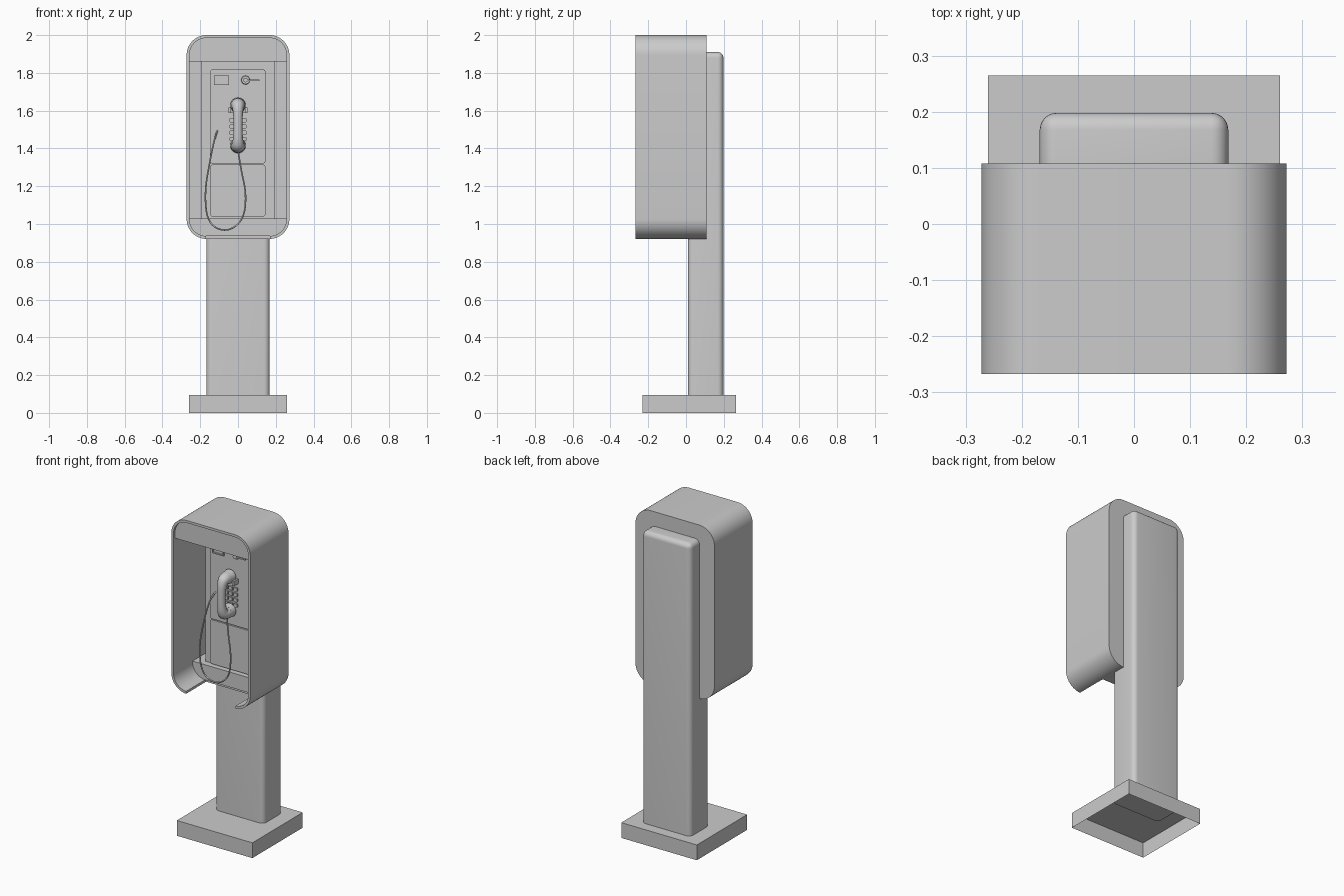
import bpy, bmesh, math
from mathutils import Matrix, Vector

if "Cube" in bpy.data.objects:
    bpy.data.objects.remove(bpy.data.objects["Cube"])


def finish(name, bm, smooth=True):
    bmesh.ops.recalc_face_normals(bm, faces=bm.faces)
    me = bpy.data.meshes.new(name)
    bm.to_mesh(me)
    bm.free()
    ob = bpy.data.objects.new(name, me)
    bpy.context.collection.objects.link(ob)
    activate(ob)
    if smooth:
        bpy.ops.object.shade_smooth_by_angle(angle=math.radians(32))
    return ob


def activate(ob):
    bpy.ops.object.select_all(action='DESELECT')
    ob.select_set(True)
    bpy.context.view_layer.objects.active = ob


def box_bm(x0, x1, y0, y1, z0, z1):
    bm = bmesh.new()
    bmesh.ops.create_cube(bm, size=1)
    for v in bm.verts:
        v.co = Vector(((x0 + x1) / 2 + v.co.x * (x1 - x0),
                       (y0 + y1) / 2 + v.co.y * (y1 - y0),
                       (z0 + z1) / 2 + v.co.z * (z1 - z0)))
    return bm


def box(name, *dims):
    return finish(name, box_bm(*dims), False)


def rounded(x0, x1, z0, z1, r, n=12):
    pts = []
    for i, (cx, cz) in enumerate([(x1 - r, z1 - r), (x0 + r, z1 - r),
                                  (x0 + r, z0 + r), (x1 - r, z0 + r)]):
        for k in range(n + 1):
            a = math.pi / 2 * (i + k / n)
            pts.append((cx + r * math.cos(a), cz + r * math.sin(a)))
    return pts


def ring(bm, pts, y):
    return [bm.verts.new((x, y, z)) for x, z in pts]


def bridge(bm, a, b):
    for i in range(len(a)):
        j = (i + 1) % len(a)
        bm.faces.new((a[i], a[j], b[j], b[i]))


def prism(name, pts, y0, y1):
    bm = bmesh.new()
    a, b = ring(bm, pts, y0), ring(bm, pts, y1)
    bridge(bm, a, b)
    bm.faces.new(a)
    bm.faces.new(b)
    return finish(name, bm)


def cylinder(name, r, x, z, y0, y1, r2=None):
    bm = bmesh.new()
    bmesh.ops.create_cone(bm, cap_ends=True, segments=28, radius1=r,
                          radius2=r2 or r, depth=abs(y1 - y0),
                          matrix=Matrix.Translation((x, (y0 + y1) / 2, z))
                          @ Matrix.Rotation(math.pi / 2, 4, 'X'))
    return finish(name, bm)


def tube(name, pts, radius, radii=None, res=4, bevel=4):
    cu = bpy.data.curves.new(name, 'CURVE')
    cu.dimensions = '3D'
    cu.bevel_depth = radius
    cu.bevel_resolution = bevel
    cu.use_fill_caps = True
    sp = cu.splines.new('NURBS')
    sp.points.add(len(pts) - 1)
    for i, p in enumerate(pts):
        sp.points[i].co = (*p, 1)
        sp.points[i].radius = radii[i] if radii else 1
    sp.order_u = 3
    sp.use_endpoint_u = True
    sp.resolution_u = res
    ob = bpy.data.objects.new(name, cu)
    bpy.context.collection.objects.link(ob)
    activate(ob)
    bpy.ops.object.convert(target='MESH')
    bpy.ops.object.shade_smooth_by_angle(angle=math.radians(50))
    return ob


# Base plinth, open underneath
bm = box_bm(-0.26, 0.26, -0.23, 0.265, 0, 0.095)
bmesh.ops.delete(bm, geom=[f for f in bm.faces if f.normal.z < -0.5], context='FACES_ONLY')
finish("base", bm, False)

# Post, rounded on every edge but the bottom
bm = box_bm(-0.168, 0.168, 0.01, 0.198, 0.09, 1.91)
edges = [e for e in bm.edges if max(v.co.z for v in e.verts) > 1]
bmesh.ops.bevel(bm, geom=edges, offset=0.03, segments=6, profile=0.5, affect='EDGES')
finish("post", bm)

# Hood: hollow rounded shell with a closed back
inner = rounded(-0.257, 0.257, 0.936, 1.985, 0.09)
bm = bmesh.new()
outer = rounded(-0.272, 0.272, 0.921, 2.0, 0.105)
of, ob_ = ring(bm, outer, -0.267), ring(bm, outer, 0.108)
inf, inb = ring(bm, inner, -0.267), ring(bm, inner, 0.095)
bridge(bm, of, ob_)
bridge(bm, of, inf)
bridge(bm, inf, inb)
bm.faces.new(ob_)
bm.faces.new(inb)
hood = finish("hood", bm)

# Opening in the hood floor
cutter = box("floor_cutter", -0.17, 0.17, -0.4, -0.07, 0.85, 1.0)
cutter.hide_render = True
mod = hood.modifiers.new("floor_opening", 'BOOLEAN')
mod.operation = 'DIFFERENCE'
mod.solver = 'EXACT'
mod.object = cutter
activate(hood)
bpy.ops.object.modifier_apply(modifier=mod.name)
bpy.data.objects.remove(cutter)

# Header and lower ledge follow the hood's inner outline
top = [p for p in inner if p[1] > 1.86]
prism("header", top + [(-0.257, 1.86), (0.257, 1.86)], -0.252, 0.095)
low = [p for p in inner if p[1] < 1.03]
prism("ledge", low + [(0.257, 1.03), (-0.257, 1.03)], -0.08, 0.095)

# Phone housing and its two front plates
box("housing", -0.195, 0.195, -0.04, 0.095, 1.03, 1.86)
prism("upper_plate", rounded(-0.147, 0.145, 1.32, 1.818, 0.012, 4), -0.065, -0.04)
prism("lower_plate", rounded(-0.147, 0.145, 1.04, 1.314, 0.012, 4), -0.065, -0.04)

# Display: frame bars around a screen
box("screen", -0.122, -0.053, -0.068, -0.06, 1.738, 1.782)
for i, z in enumerate((1.735, 1.779)):
    box(f"screen_frame_bar_{i}", -0.127, -0.048, -0.075, -0.06, z, z + 0.007)
for i, x in enumerate((-0.127, -0.055)):
    box(f"screen_frame_side_{i}", x, x + 0.007, -0.075, -0.06, 1.735, 1.786)

# Coin knob and lever
cylinder("coin_knob", 0.024, 0.04, 1.762, -0.06, -0.078, 0.021)
cylinder("coin_knob_hub", 0.012, 0.04, 1.762, -0.075, -0.092)
box("coin_lever", 0.04, 0.113, -0.092, -0.082, 1.758, 1.766)

# Keypad
for row in range(4):
    for col in range(3):
        x, z = 0.0 + (col - 1) * 0.032, 1.45 + row * 0.033
        prism(f"key_{row}_{col}", rounded(x - 0.012, x + 0.012, z - 0.011, z + 0.011, 0.003, 2),
              -0.075, -0.06)

# Cradle: bracket with two prongs
box("cradle", -0.048, 0.048, -0.085, -0.06, 1.588, 1.608)
for s in (-1, 1):
    box(f"cradle_prong_{s}", s * 0.043 - 0.006, s * 0.043 + 0.006, -0.11, -0.06, 1.588, 1.617)

# Handset: curved grip with a cup at each end
half = [(-0.105, 1.628, 1.6), (-0.137, 1.632, 1.5), (-0.156, 1.605, 1.15), (-0.162, 1.56, 1.0)]
path = half + [(y, 2 * 1.522 - z, r) for y, z, r in reversed(half)]
tube("handset_grip", [(0, y, z) for y, z, r in path], 0.024, [r for y, z, r in path], 8, 5)
for name, z in (("earpiece", 1.628), ("mouthpiece", 1.416)):
    cylinder(name, 0.041, 0, z, -0.078, -0.115, 0.037)

# Hanging cord
cord = [(-0.108, -0.06, 1.495), (-0.12, -0.1, 1.47), (-0.15, -0.12, 1.33), (-0.178, -0.13, 1.16),
        (-0.16, -0.13, 1.0), (-0.06, -0.13, 0.955), (0.03, -0.13, 1.02), (0.045, -0.13, 1.16),
        (0.015, -0.12, 1.29), (0, -0.11, 1.39)]
tube("cord", cord, 0.0045, None, 8, 2)
